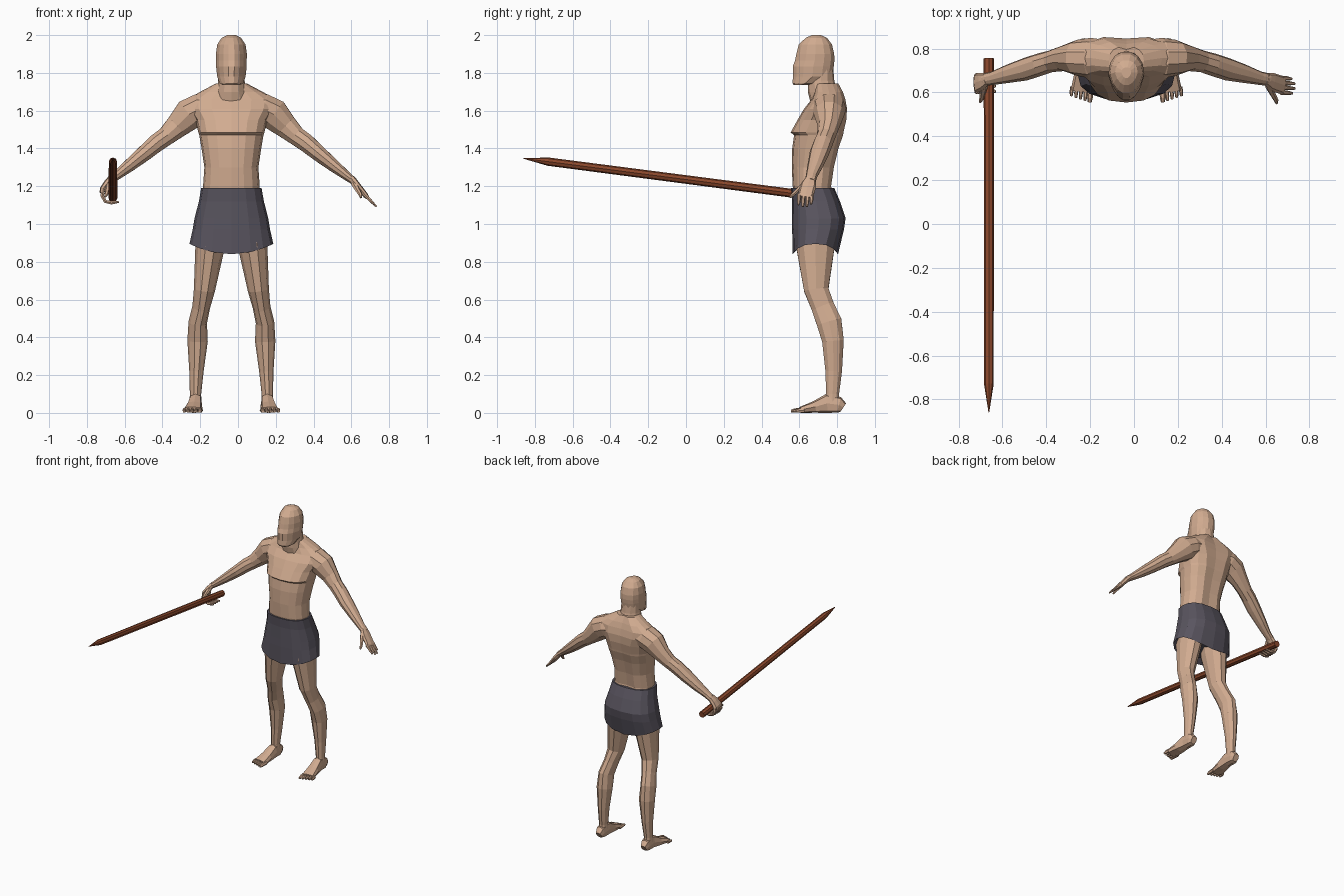
import bpy, bmesh
from math import sin, cos, pi, copysign, exp
from mathutils import Vector

CX = -0.035  # centre line of the body


def material(name, rgb):
    m = bpy.data.materials.new(name)
    m.diffuse_color = (*rgb, 1)
    return m


skin = material("skin", (0.64, 0.41, 0.28))
cloth = material("cloth", (0.10, 0.09, 0.115))
wood = material("wood", (0.26, 0.065, 0.025))


def unit(i, n, p):
    """Point i of an n-sided superellipse of exponent p."""
    c, s = cos(2 * pi * i / n), sin(2 * pi * i / n)
    return (copysign(abs(c) ** (2 / p), c) if abs(c) > 1e-6 else 0,
            copysign(abs(s) ** (2 / p), s) if abs(s) > 1e-6 else 0)


def loft(name, rings, mat):
    """Skin a list of equal-length point rings into a closed flat-shaded mesh."""
    bm = bmesh.new()
    vs = [[bm.verts.new(p) for p in ring] for ring in rings]
    n = len(vs[0])
    for r0, r1 in zip(vs, vs[1:]):
        for i in range(n):
            j = (i + 1) % n
            bm.faces.new((r0[i], r0[j], r1[j], r1[i]))
    bm.faces.new(vs[0])
    bm.faces.new(vs[-1])
    bmesh.ops.recalc_face_normals(bm, faces=bm.faces)
    me = bpy.data.meshes.new(name)
    bm.to_mesh(me)
    bm.free()
    me.materials.append(mat)
    ob = bpy.data.objects.new(name, me)
    bpy.context.collection.objects.link(ob)
    return ob


def tube(name, rings, mat=skin, n=8, side=(0, 1, 0), p=2.0, s=0):
    """Loft along a path of (x, y, z, a, b); a is the radius along 'side'.
    s = +1/-1 reads x as a distance from the body's centre line."""
    pts = [Vector((CX + s * r[0] if s else r[0], r[1], r[2])) for r in rings]
    out = []
    for k, (c, r) in enumerate(zip(pts, rings)):
        t = (pts[min(k + 1, len(pts) - 1)] - pts[max(k - 1, 0)]).normalized()
        u = Vector(side)
        u = (u - t * u.dot(t)).normalized()
        v = t.cross(u)
        ring = []
        for i in range(n):
            a, b = unit(i, n, p)
            ring.append(c + u * a * r[3] + v * b * r[4])
        out.append(ring)
    return loft(name, out, mat)


def trunk(name, rings, mat=skin, n=16, p=2.4, groove=0.0, beak=0.0, hem=0.0):
    """Loft of level rings (z, half width, front y, back y)."""
    out = []
    for k, (z, rx, y0, y1) in enumerate(rings):
        ring = []
        for i in range(n):
            a, b = unit(i, n, p)
            y = (y0 + y1) / 2 + b * (y1 - y0) / 2
            if b > 0:
                y -= groove * exp(-(a * 5) ** 2)      # spine furrow
            x = a * rx * (1 - beak * max(0, -b))      # narrow face front
            dz = hem * a * a if k < 2 else 0          # hem rises at the sides
            ring.append((CX + x, y, z + dz))
        out.append(ring)
    return loft(name, out, mat)


# Torso with chest ledge and sloping shoulders
trunk("torso", [(1.12, .145, .575, .79), (1.20, .150, .565, .775), (1.30, .143, .560, .790),
                (1.40, .158, .562, .815), (1.47, .170, .572, .840), (1.485, .175, .554, .843),
                (1.55, .190, .590, .857), (1.61, .230, .625, .860), (1.66, .235, .665, .850),
                (1.70, .165, .680, .835), (1.745, .080, .680, .810)], groove=.014)

# Neck and head
trunk("neck", [(1.64, .10, .66, .81), (1.70, .078, .645, .80), (1.76, .070, .645, .785),
               (1.82, .068, .650, .78)], n=12, p=2)
trunk("head", [(1.735, .045, .570, .640), (1.745, .062, .562, .70), (1.78, .075, .564, .775),
               (1.835, .081, .563, .785), (1.865, .081, .575, .788), (1.90, .082, .582, .787),
               (1.95, .075, .595, .775), (1.985, .052, .632, .748), (2.0, .022, .665, .715)],
      n=14, p=2.2, beak=.25)

# Shorts with a hem that rises at the sides
trunk("shorts", [(.875, .190, .600, .775), (.84, .222, .565, .805), (.97, .205, .562, .836),
                 (1.03, .195, .562, .845), (1.12, .172, .562, .815), (1.19, .160, .556, .785)],
      mat=cloth, p=2.5, hem=.055)

for s, tag in ((1, "left"), (-1, "right")):
    # Leg
    tube(tag + "_leg", [(.10, .69, 1.02, .085, .10), (.113, .685, .88, .078, .107),
                        (.143, .690, .65, .056, .068), (.160, .725, .56, .047, .064),
                        (.178, .758, .48, .049, .070), (.179, .778, .38, .054, .060),
                        (.185, .782, .22, .038, .046), (.190, .776, .10, .030, .036),
                        (.190, .776, .04, .032, .040)], side=(1, 0, 0), n=10, s=s)
    # Foot and toes
    foot = [(.832, .190, .022, .055), (.81, .190, .033, .085), (.745, .190, .034, .10),
            (.68, .196, .042, .062), (.605, .204, .050, .032)]
    tube(tag + "_foot", [(x, y, h / 2, w, h / 2) for y, x, w, h in foot],
         side=(1, 0, 0), p=3, s=s)
    for i in range(5):
        x, tip = .166 + i * .021, .556 + .007 * i
        w = .013 if i == 0 else .009
        tube(f"{tag}_toe_{i + 1}", [(x - .003, .625, .014, w, .014), (x, tip + .02, .013, w, .013),
                                    (x + .001, tip, .009, w * .7, .008)],
             side=(1, 0, 0), n=6, s=s)
    # Arm from shoulder to wrist
    tube(tag + "_arm", [(.10, .755, 1.625, .085, .06), (.165, .757, 1.61, .092, .085),
                        (.225, .758, 1.58, .082, .088), (.29, .755, 1.515, .058, .066),
                        (.345, .742, 1.465, .050, .052), (.395, .727, 1.43, .052, .050),
                        (.46, .706, 1.375, .052, .044), (.54, .685, 1.31, .042, .035),
                        (.61, .665, 1.255, .031, .025), (.65, .658, 1.225, .029, .020)],
         n=10, s=s)

# Open left hand
tube("left_palm", [(.635, .660, 1.24, .028, .020), (.665, .648, 1.205, .042, .018),
                   (.712, .633, 1.15, .042, .014), (.72, .631, 1.14, .036, .010)], p=2.6, s=1)
for i in range(4):
    y = .600 + i * .022
    reach = (.046, .056, .056, .042)[i]
    tube(f"left_finger_{i + 1}", [(.705, y, 1.158, .011, .011),
                                  (.708 + reach * .6, y - .002, 1.152 - reach * .6, .010, .009),
                                  (.712 + reach, y - .004, 1.148 - reach, .006, .005)], n=6, s=1)
tube("left_thumb", [(.65, .630, 1.215, .018, .016), (.668, .592, 1.18, .013, .012),
                    (.683, .565, 1.155, .011, .010), (.686, .550, 1.14, .006, .006)],
     side=(1, 0, 0), n=6, s=1)

# Right hand closed around the shaft
tube("right_palm", [(.635, .660, 1.24, .028, .020), (.66, .650, 1.212, .040, .019),
                    (.682, .643, 1.182, .045, .016), (.686, .641, 1.165, .042, .012)], p=2.6, s=-1)
for i in range(4):
    y = .605 + i * .024
    tube(f"right_finger_{i + 1}", [(.678, y, 1.185, .012, .011), (.684, y, 1.150, .012, .011),
                                   (.668, y, 1.120, .011, .010), (.635, y, 1.112, .011, .010),
                                   (.596, y, 1.117, .007, .006)], n=6, s=-1)
tube("right_thumb", [(.648, .630, 1.215, .018, .016), (.655, .597, 1.185, .013, .012),
                     (.660, .572, 1.160, .011, .010), (.667, .555, 1.145, .006, .006)],
     side=(1, 0, 0), n=6, s=-1)

# Wooden spear: octagonal shaft sharpened at the front
slope = -.1296
shaft = [(.755, .0235), (-.73, .022), (-.86, .0015)]
tube("spear", [(-.662, y, 1.161 + slope * (y - .575), r, r) for y, r in shaft],
     mat=wood, side=(1, 0, 0), n=8)
